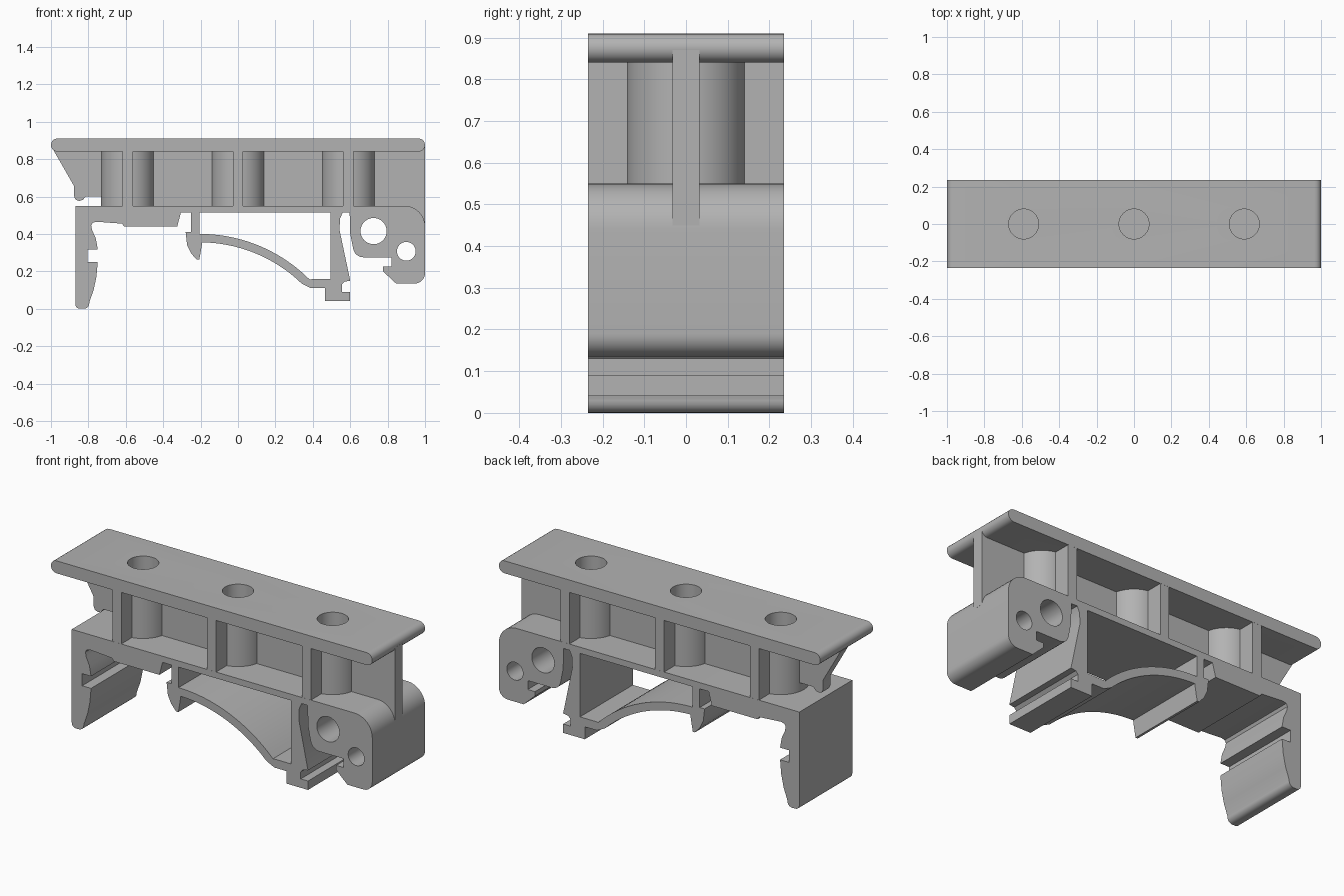
import bpy, bmesh
from math import sin, cos, radians
from mathutils import Matrix

cube = bpy.data.objects.get("Cube")
if cube:
    bpy.data.objects.remove(cube, do_unlink=True)

HALF = 0.235                 # half depth of the part
BOSSES = (-0.59, 0.0, 0.59)  # screw boss positions

grey = bpy.data.materials.new("plastic grey")
grey.use_nodes = True
grey.diffuse_color = (0.45, 0.45, 0.45, 1)
grey.node_tree.nodes["Principled BSDF"].inputs["Base Color"].default_value = grey.diffuse_color


def arc(cx, cz, r, a0, a1, n=10):
    """Points on an arc, angles in degrees."""
    angles = [radians(a0 + (a1 - a0) * i / n) for i in range(n + 1)]
    return [(cx + r * cos(a), cz + r * sin(a)) for a in angles]


def circle(cx, cz, r, n=40):
    return arc(cx, cz, r, 0, 360, n)[:-1]


def finish(obj):
    if not obj.data.materials:
        obj.data.materials.append(grey)
    bpy.ops.object.select_all(action='DESELECT')
    obj.select_set(True)
    bpy.context.view_layer.objects.active = obj
    bpy.ops.object.shade_smooth_by_angle(angle=radians(30))


def prism(name, loops, half):
    """Front outline with holes, extruded along y."""
    curve = bpy.data.curves.new(name + " outline", 'CURVE')
    curve.dimensions = '2D'
    curve.fill_mode = 'BOTH'
    curve.extrude = half
    for loop in loops:
        spline = curve.splines.new('POLY')
        spline.points.add(len(loop) - 1)
        for point, (x, z) in zip(spline.points, loop):
            point.co = (x, z, 0, 1)
        spline.use_cyclic_u = True
    temp = bpy.data.objects.new(name + " outline", curve)
    bpy.context.collection.objects.link(temp)
    bpy.context.view_layer.update()
    graph = bpy.context.evaluated_depsgraph_get()
    mesh = bpy.data.meshes.new_from_object(temp.evaluated_get(graph))
    bpy.data.objects.remove(temp, do_unlink=True)
    mesh.materials.clear()
    bm = bmesh.new()
    bm.from_mesh(mesh)
    bmesh.ops.remove_doubles(bm, verts=bm.verts, dist=0.0002)
    bmesh.ops.transform(bm, matrix=Matrix.Rotation(radians(90), 4, 'X'), verts=bm.verts)
    bmesh.ops.recalc_face_normals(bm, faces=bm.faces)
    bm.to_mesh(mesh)
    bm.free()
    mesh.name = name
    obj = bpy.data.objects.new(name, mesh)
    bpy.context.collection.objects.link(obj)
    return obj


def cylinder(name, x, r, z0, z1):
    bpy.ops.mesh.primitive_cylinder_add(vertices=48, radius=r, depth=z1 - z0,
                                        location=(x, 0, (z0 + z1) / 2))
    bpy.context.object.name = name
    return bpy.context.object


def box(x0, x1, z0, z1):
    return [(x0, z0), (x1, z0), (x1, z1), (x0, z1)]


# Lower body: clip leg, barb, spring arm and hinge block in one outline
body = [(-0.87, 0.55)]
body += arc(0.89, 0.44, 0.11, 90, 0)                        # hinge block shoulder
body += arc(0.945, 0.19, 0.055, 0, -90)
body += [(0.845, 0.135), (0.775, 0.2), (0.775, 0.225), (0.82, 0.225), (0.82, 0.275)]
body += arc(0.67, 0.33, 0.055, 270, 190, 6)
body += [(0.6, 0.4), (0.597, 0.515), (0.56, 0.515), (0.545, 0.48), (0.543, 0.42)]
body += [(0.6, 0.15), (0.57, 0.145), (0.555, 0.13), (0.555, 0.09), (0.6, 0.09)]
body += [(0.6, 0.04), (0.465, 0.04), (0.465, 0.11), (0.39, 0.11)]
body += arc(-0.205, -0.43, 0.785, 46, 89, 20)               # underside of spring arm
body += [(-0.2, 0.3), (-0.207, 0.262), (-0.22, 0.262), (-0.25, 0.295)]
body += [(-0.272, 0.34), (-0.28, 0.41), (-0.25, 0.41), (-0.25, 0.515)]
body += [(-0.305, 0.515), (-0.325, 0.44), (-0.61, 0.44), (-0.62, 0.455)]
body += [(-0.755, 0.465), (-0.777, 0.46), (-0.785, 0.445), (-0.78, 0.42)]
body += [(-0.76, 0.375), (-0.75, 0.318), (-0.805, 0.318), (-0.805, 0.25), (-0.75, 0.25)]
body += [(-0.757, 0.17), (-0.772, 0.1), (-0.795, 0.035)]
body += arc(-0.825, 0.03, 0.03, 0, -90, 5) + arc(-0.845, 0.025, 0.025, 270, 180, 5)
window = [(-0.205, 0.515), (0.495, 0.515), (0.495, 0.158), (0.4, 0.158)]
window += arc(-0.205, -0.43, 0.83, 45, 90, 20)
finish(prism("lower_body", [body, window, circle(0.725, 0.415, 0.07),
                            circle(0.9, 0.307, 0.05)], HALF))

# Top rail with rounded ends
rail = arc(0.965, 0.875, 0.035, -90, 90) + arc(-0.965, 0.875, 0.035, 90, 270)
parts = [prism("top_rail", [rail], HALF)]

# Centre web with the hooked fin on the right end
web = [(1.0, 0.87), (1.0, 0.45), (0.8, 0.53), (-0.7, 0.53), (-0.7, 0.6), (-0.815, 0.6),
       (-0.828, 0.583), (-0.85, 0.576), (-0.868, 0.583), (-0.876, 0.6), (-0.876, 0.655),
       (-0.985, 0.845), (-0.97, 0.87)]
parts.append(prism("centre_web", [web], 0.032))

# Screw bosses and cross ribs
for i, x in enumerate(BOSSES):
    parts.append(cylinder(f"screw_boss_{i + 1}", x, 0.143, 0.54, 0.86))
    parts.append(prism(f"cross_rib_{i + 1}", [box(x - 0.028, x + 0.028, 0.54, 0.86)], HALF - 0.0005))

# Bore the screw holes
for i, x in enumerate(BOSSES):
    cutter = cylinder("hole_cutter", x, 0.08, 0.55, 1.0)
    cutter.hide_render = True
    for part in parts:
        if part.name.startswith(("screw", "cross")) and not part.name.endswith(str(i + 1)):
            continue
        cut = part.modifiers.new("bore", 'BOOLEAN')
        cut.operation = 'DIFFERENCE'
        cut.solver = 'EXACT'
        cut.object = cutter
        bpy.context.view_layer.objects.active = part
        bpy.ops.object.modifier_apply(modifier=cut.name)
    bpy.data.objects.remove(cutter, do_unlink=True)

for part in parts:
    finish(part)
